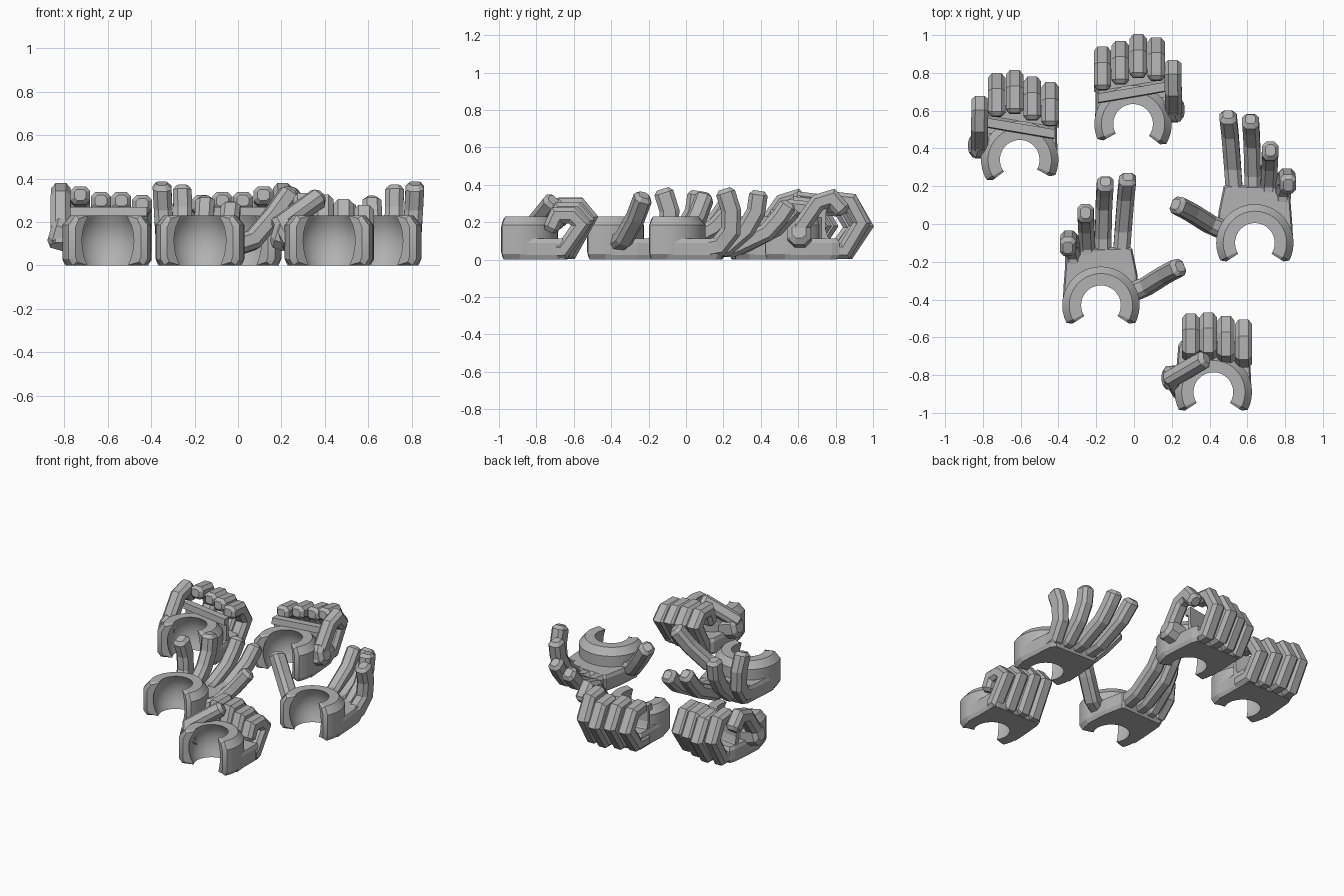
import bpy, bmesh, math
from mathutils import Vector as V

if "Cube" in bpy.data.objects:
    bpy.data.objects.remove(bpy.data.objects["Cube"])

grey = bpy.data.materials.new("grey plastic")
grey.diffuse_color = (0.45, 0.45, 0.45, 1)
grey.use_nodes = True
grey.node_tree.nodes["Principled BSDF"].inputs["Base Color"].default_value = grey.diffuse_color


def make(name, verts, faces, hand, smooth=False):
    """Place a part in its hand: hand = (x, y, side), side -1 mirrors it."""
    ox, oy, s = hand
    bm = bmesh.new()
    vs = [bm.verts.new((ox + s * v[0], oy + v[1], v[2])) for v in verts]
    for f in faces:
        bm.faces.new([vs[i] for i in f])
    bmesh.ops.recalc_face_normals(bm, faces=bm.faces)
    me = bpy.data.meshes.new(name)
    bm.to_mesh(me)
    bm.free()
    me.materials.append(grey)
    ob = bpy.data.objects.new(name, me)
    bpy.context.collection.objects.link(ob)
    if smooth:
        bpy.context.view_layer.objects.active = ob
        ob.select_set(True)
        bpy.ops.object.shade_smooth_by_angle(angle=math.radians(28))
        ob.select_set(False)


def skin(name, rings, hand, smooth=False):
    """Join equal loops of points into a capped solid."""
    n = len(rings[0])
    faces = [list(range(n)), [(len(rings) - 1) * n + i for i in range(n)]]
    for r in range(len(rings) - 1):
        for i in range(n):
            j = (i + 1) % n
            faces.append([r * n + i, r * n + j, (r + 1) * n + j, (r + 1) * n + i])
    make(name, [p for ring in rings for p in ring], faces, hand, smooth)


def digit(name, pts, hand, w=0.088, h=0.09, side=(1, 0, 0), c=0.021):
    """Chamfered bar swept along a bent path, with a bevelled tip."""
    p = [V(q) for q in pts]
    side = V(side).normalized()
    end = (p[-1] - p[-2]).normalized()
    tip = p[-1].copy()
    p[-1] = tip - end * 0.022
    a, b = w / 2, h / 2
    sec = [(-a, -b + c), (-a, b - c), (-a + c, b), (a - c, b),
           (a, b - c), (a, -b + c), (a - c, -b), (-a + c, -b)]
    rings = []
    for i, q in enumerate(p):
        d0 = (p[i] - p[i - 1]).normalized() if i else (p[1] - p[0]).normalized()
        d1 = (p[i + 1] - p[i]).normalized() if i < len(p) - 1 else d0
        t = (d0 + d1).normalized()
        up = side.cross(t).normalized()
        k = 1 / max(0.6, t.dot(d0))
        rings.append([q + side * u + up * v * k for u, v in sec])
    rings.append([tip + side * u * 0.6 + up * v * 0.6 for u, v in sec])
    skin(name, rings, hand)


def socket(hand, tilt=0):
    """Open C-shaped wrist clip with a ball-shaped hollow."""
    prof = [(.112, 0), (.185, 0), (.205, .03), (.205, .185), (.168, .23),
            (.105, .23), (.130, .185), (.140, .15), (.143, .115),
            (.140, .08), (.130, .04)]
    rings = []
    angles = [-33, -27] + list(range(-20, 201, 10)) + [207, 213]
    for i, deg in enumerate(angles):
        last = i in (0, len(angles) - 1)
        t = math.radians(deg + tilt)
        ring = []
        for r, z in prof:
            if last and r > .15:  # bevel the outer edge of each jaw end
                r, z = .15 + (r - .15) * .55, .115 + (z - .115) * .87
            ring.append((r * math.cos(t), r * math.sin(t), z))
        rings.append(ring)
    skin("wrist_socket", rings, hand, True)


def palm(hand, back):
    """Flat plate around the back of the socket, bevelled below."""
    arc = [(.16 * math.cos(math.radians(a)), .16 * math.sin(math.radians(a)))
           for a in range(0, 181, 15)]
    edge = arc + [(-.203, 0), (-.198, .1)] + back + [(.198, .1), (.203, 0)]
    rings = []
    for z, k in ((0, .95), (.025, 1), (.09, 1), (.112, .96)):
        rings.append([(x, y, z) if i < len(arc) else (x * k, y * k, z)
                      for i, (x, y) in enumerate(edge)])
    skin("palm", rings, hand)


def fingers(hand, xs, path, shifts, w=0.09):
    """Row of four similar fingers; each shift is (back, height factor)."""
    for x, (dy, kz) in zip(xs, shifts):
        pts = [(x, y + (dy if i else 0), z if i < 2 else z * kz)
               for i, (y, z) in enumerate(path)]
        digit("finger", pts, hand, w, .085)


def bent_side(pts):
    """Normal of the plane in which the path bends."""
    a, b, c = (V(q) for q in pts[:3])
    return (b - a).cross(c - b)


def thumb_base(hand):
    digit("thumb_base", [(.14, .08, .12), (.262, .075, .155)], hand,
          .125, .14, (0, 1, 0), .035)


# Open hands
for hand in ((-.175, -.43, 1), (.64, -.10, -1)):
    socket(hand)
    palm(hand, [(-.185, .27), (-.16, .30), (.15, .31), (.165, .30), (.192, .17)])
    digit("little_finger", [(-.145, .20, .055), (-.148, .275, .07), (-.163, .338, .15),
                            (-.17, .342, .26), (-.176, .305, .378)], hand, .086, .105)
    digit("ring_finger", [(-.07, .22, .055), (-.073, .315, .068), (-.078, .42, .16),
                          (-.08, .474, .255), (-.082, .49, .368)], hand, .086, .1)
    digit("middle_finger", [(.01, .22, .055), (.012, .36, .065), (.016, .53, .145),
                            (.02, .605, .23), (.024, .655, .305)], hand, .088, .095)
    digit("index_finger", [(.105, .22, .055), (.118, .40, .075), (.132, .58, .17),
                           (.143, .68, .275)], hand, .09, .095)
    pts = [(.15, .06, .085), (.24, .10, .115), (.335, .16, .225), (.42, .205, .345)]
    digit("thumb", pts, hand, .095, .09, bent_side(pts))

# Closed fist
fist = (.42, -.89, -1)
socket(fist)
palm(fist, [(-.198, .25), (-.17, .27), (.17, .27), (.185, .25)])
fingers(fist, (-.16, -.067, .027, .12),
        [(.2, .043), (.265, .045), (.365, .225), (.315, .285), (.235, .285), (.195, .18)],
        [(-.035, .83), (-.015, .92), (.005, 1), (.0, 1.02)], .092)
thumb_base(fist)
pts = [(.17, .0, .1), (.215, .075, .19), (.035, .18, .32)]
digit("thumb", pts, fist, .09, .085, bent_side(pts))

# Gripping hands
for hand in ((-.005, .53, 1), (-.605, .34, -1)):
    socket(hand, -4)
    palm(hand, [(-.198, .25), (-.17, .29), (.17, .29), (.185, .25)])
    fingers(hand, (-.162, -.067, .027, .122),
            [(.17, .045), (.335, .045), (.425, .18), (.365, .285), (.245, .298)],
            [(-.065, .95), (-.035, 1), (0, 1), (-.015, 1.09)], .092)
    # Heel of the palm, behind the socket
    sec = [(.165, .1), (.165, .225), (.14, .228), (.145, .27), (.192, .27),
           (.188, .22), (.188, .16), (.2, .12), (.22, .09)]
    skin("palm_heel", [[(x, y + .17 * x, z) for y, z in sec] for x in (-.185, .17)], hand)
    thumb_base(hand)
    digit("thumb", [(.213, .05, .09), (.213, .08, .17), (.213, .175, .305),
                    (.211, .25, .328), (.21, .318, .25)], hand, .09, .09)
